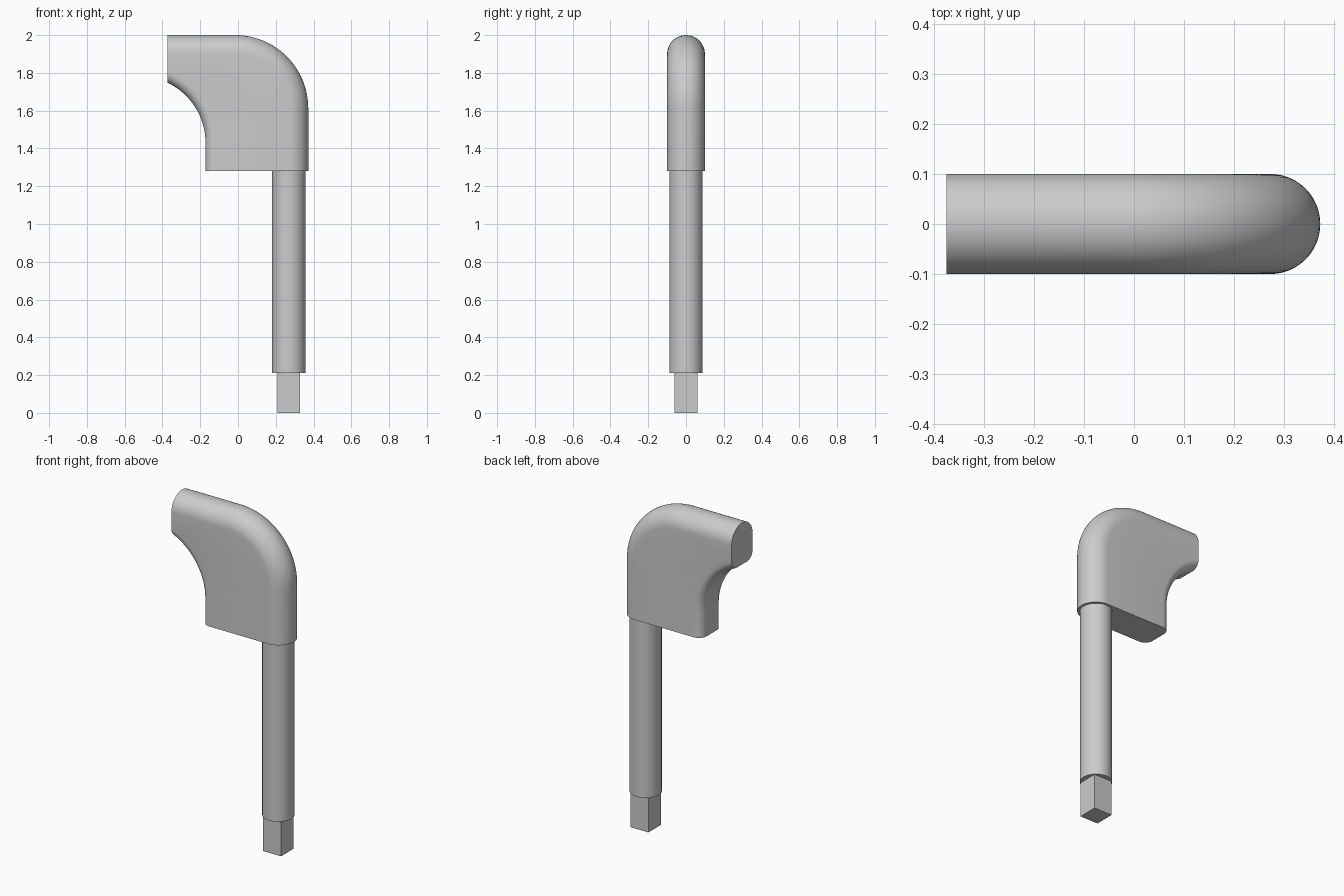
import bpy, bmesh
from math import sin, cos, acos, pi, radians

cube = bpy.data.objects.get("Cube")
if cube:
    bpy.data.objects.remove(cube)

GREY = (0.6, 0.6, 0.6, 1)
mat = bpy.data.materials.new("plain grey")
mat.use_nodes = True
mat.diffuse_color = GREY
mat.node_tree.nodes["Principled BSDF"].inputs["Base Color"].default_value = GREY

LEFT, BASE = -0.374, 1.28        # open end and underside of the handle
HALF, FILLET, STEPS = 0.1, 0.05, 24


def finish(obj, name):
    obj.name = name
    obj.data.materials.append(mat)
    bpy.ops.object.select_all(action='DESELECT')
    obj.select_set(True)
    bpy.context.view_layer.objects.active = obj
    bpy.ops.object.shade_smooth_by_angle(angle=radians(35))


def outer(depth):
    """Outer edge of the handle, moved inwards by depth."""
    r, cx, cz = 0.387, -0.015, 1.613
    arc = [pi / 2 * (1 - i / STEPS) for i in range(STEPS + 1)]
    pts = [(cx + (r - depth) * cos(a), cz + (r - depth) * sin(a)) for a in arc]
    return [(LEFT, cz + r - depth)] + pts + [(cx + r - depth, BASE)]


def inner(depth):
    """Concave edge of the handle, moved inwards by depth."""
    r, cx, cz = 0.352, -0.524, 1.43
    r += depth
    start, n = acos((LEFT - cx) / r), STEPS + 1
    arc = [start * (1 - i / n) for i in range(n + 1)]
    pts = [(cx + r * cos(a), cz + r * sin(a)) for a in arc]
    return pts + [(cx + r, BASE)]


# Handle: half-round outer edge, small fillets on the concave edge
rails = []
for i in range(-12, 13):
    a = i * pi / 24
    rails.append((outer(HALF * (1 - cos(a))), HALF * sin(a)))
for side in (1, -1):
    fillet = []
    for i in range(9):
        a = i * pi / 16
        y = side * (HALF - FILLET + FILLET * cos(a))
        fillet.append((inner(FILLET * (1 - sin(a))), y))
    rails += fillet if side == 1 else fillet[::-1]

bm = bmesh.new()
grid = [[bm.verts.new((x, y, z)) for x, z in pts] for pts, y in rails]
for j, row in enumerate(grid):
    nxt = grid[(j + 1) % len(grid)]
    for k in range(len(row) - 1):
        bm.faces.new((row[k], row[k + 1], nxt[k + 1], nxt[k]))
for end in (0, -1):
    bm.faces.new([row[end] for row in grid])
bmesh.ops.recalc_face_normals(bm, faces=bm.faces)
mesh = bpy.data.meshes.new("handle")
bm.to_mesh(mesh)
bm.free()
handle = bpy.data.objects.new("handle", mesh)
bpy.context.collection.objects.link(handle)
finish(handle, "handle")

# Round shaft
bpy.ops.mesh.primitive_cylinder_add(vertices=64, radius=0.088, depth=BASE - 0.21,
                                    location=(0.269, 0, (BASE + 0.21) / 2))
finish(bpy.context.object, "shaft")

# Square drive peg
bpy.ops.mesh.primitive_cube_add(size=1, location=(0.269, 0, 0.105))
peg = bpy.context.object
for v in peg.data.vertices:
    v.co.x *= 0.12
    v.co.y *= 0.12
    v.co.z *= 0.21
finish(peg, "square_peg")
